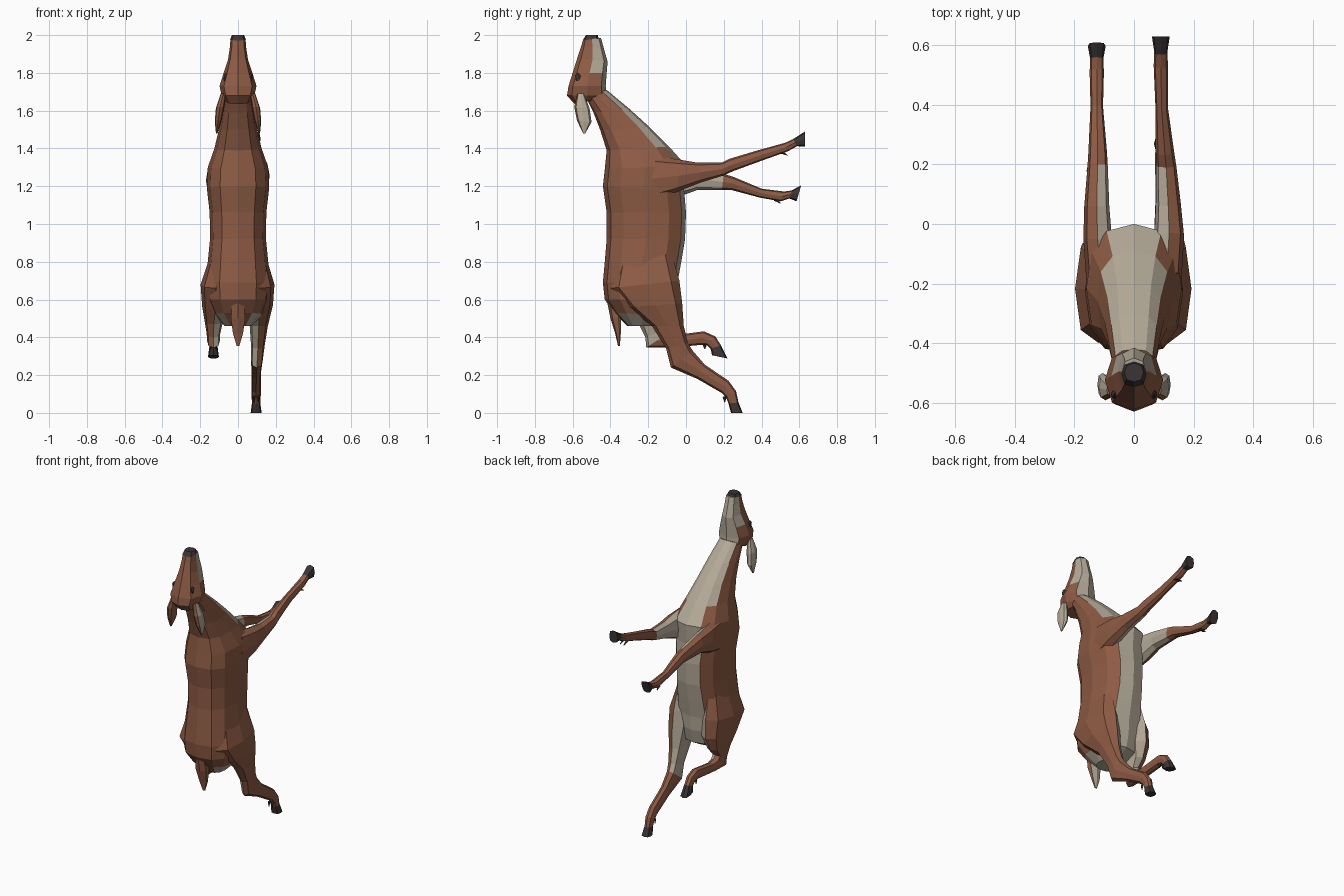
import bpy, bmesh, math
from mathutils import Vector


def material(name, rgb):
    m = bpy.data.materials.new(name)
    m.diffuse_color = (*rgb, 1)
    return m


BROWN = material("brown coat", (0.27, 0.105, 0.058))
CREAM = material("cream underside", (0.45, 0.395, 0.31))
DARK = material("dark horn", (0.045, 0.034, 0.036))


def finish(name, bm, mats):
    bmesh.ops.recalc_face_normals(bm, faces=bm.faces)
    me = bpy.data.meshes.new(name)
    bm.to_mesh(me)
    bm.free()
    for m in mats:
        me.materials.append(m)
    ob = bpy.data.objects.new(name, me)
    bpy.context.collection.objects.link(ob)
    return ob


def loft(name, rings, n=8, mats=(BROWN, CREAM), rule=None, caps=(0, 0), power=0.8):
    """Each ring: back edge (y, z), front edge (y, z), centre x, half width.
    rule(segment, toward front edge, toward +x) is True on cream faces."""
    bm = bmesh.new()
    loops = []
    for y1, z1, y2, z2, x, w in rings:
        mid = Vector((x, (y1 + y2) / 2, (z1 + z2) / 2))
        half = Vector((0, (y2 - y1) / 2, (z2 - z1) / 2))
        loop = []
        for k in range(n):
            c, s = math.cos(math.tau * k / n), math.sin(math.tau * k / n)
            c = math.copysign(abs(c) ** power, c)
            s = math.copysign(abs(s) ** power, s)
            loop.append(bm.verts.new(mid + half * c + Vector((w * s, 0, 0))))
        loops.append(loop)
    for i in range(len(loops) - 1):
        for k in range(n):
            j = (k + 1) % n
            f = bm.faces.new((loops[i][k], loops[i][j], loops[i + 1][j], loops[i + 1][k]))
            a = math.tau * (k + 0.5) / n
            if rule and rule(i, math.cos(a), math.sin(a)):
                f.material_index = 1
    for loop, mi in zip((loops[0], loops[-1]), caps):
        bm.faces.new(loop).material_index = mi
    return finish(name, bm, mats)


# Body and neck, rump to throat
loft("body", [
    (-0.31, 0.46, -0.16, 0.46, 0, 0.07),
    (-0.38, 0.53, -0.07, 0.51, 0, 0.13),
    (-0.43, 0.60, -0.05, 0.60, 0, 0.165),
    (-0.44, 0.69, -0.045, 0.69, 0, 0.17),
    (-0.43, 0.80, -0.025, 0.80, 0, 0.16),
    (-0.42, 0.92, -0.005, 0.92, 0, 0.148),
    (-0.42, 1.06, 0.0, 1.06, 0, 0.15),
    (-0.44, 1.20, -0.01, 1.18, 0, 0.165),
    (-0.43, 1.29, 0.0, 1.31, 0, 0.16),
    (-0.42, 1.39, -0.09, 1.41, 0, 0.125),
    (-0.455, 1.50, -0.19, 1.51, 0, 0.10),
    (-0.49, 1.59, -0.30, 1.61, 0, 0.085),
    (-0.53, 1.67, -0.42, 1.71, 0, 0.07),
], n=12, caps=(1, 0), rule=lambda i, c, s: c > 0.8 or (i == 0 and c > -0.8) or (i > 8 and c > 0.6))

# Head pointing upward, with nose cap
loft("head", [
    (-0.59, 1.635, -0.47, 1.66, 0, 0.065),
    (-0.63, 1.68, -0.42, 1.68, 0, 0.086),
    (-0.622, 1.73, -0.425, 1.73, 0, 0.098),
    (-0.60, 1.80, -0.42, 1.80, 0, 0.076),
    (-0.575, 1.88, -0.415, 1.86, 0, 0.053),
    (-0.555, 1.94, -0.435, 1.93, 0, 0.043),
    (-0.545, 1.975, -0.45, 1.985, 0, 0.04),
], caps=(0, 1), rule=lambda i, c, s: c > 0.8 or (i > 2 and c > 0.3))
loft("nose", [
    (-0.547, 1.972, -0.462, 1.982, 0, 0.042),
    (-0.53, 2.0, -0.467, 2.0, 0, 0.032),
], mats=(DARK,))

# Tail
loft("tail", [
    (-0.42, 0.60, -0.34, 0.57, 0, 0.035),
    (-0.40, 0.50, -0.345, 0.50, 0, 0.042),
    (-0.375, 0.42, -0.345, 0.42, 0, 0.03),
    (-0.36, 0.355, -0.35, 0.355, 0, 0.008),
], n=6, rule=lambda i, c, s: c > 0.4)

# Ears and eyes on both sides
for side, word in ((1, "right"), (-1, "left")):
    loft(word + "_ear", [
        (-0.575, 1.69, -0.54, 1.69, side * 0.078, 0.014),
        (-0.592, 1.62, -0.51, 1.61, side * 0.095, 0.022),
        (-0.578, 1.55, -0.50, 1.54, side * 0.105, 0.018),
        (-0.545, 1.48, -0.533, 1.48, side * 0.113, 0.004),
    ], n=8, rule=lambda i, c, s: s * side > -0.5 and c > -0.6)
    bm = bmesh.new()
    bmesh.ops.create_icosphere(bm, subdivisions=1, radius=1)
    for v in bm.verts:
        v.co = Vector((side * 0.066 + v.co.x * 0.012, -0.572 + v.co.y * 0.016, 1.775 + v.co.z * 0.027))
    finish(word + "_eye", bm, (DARK,))


def leg(name, rings, hoof, claw, cream_to):
    x = rings[-1][4]
    inward = -1 if x > 0 else 1
    loft(name, rings, rule=lambda i, c, s: i < cream_to and s * inward > 0.3)
    # Flared hoof
    loft(name + "_hoof", [rings[-1], hoof], n=8, mats=(DARK,), power=0.7)
    # Pair of dew claws: root y, z and tip y, z
    y, z, ty, tz = claw
    for d in (-0.013, 0.013):
        loft(name + "_dew_claw", [
            (y - 0.012, z, y + 0.012, z + 0.006, x + d, 0.009),
            (ty - 0.002, tz, ty + 0.002, tz, x + d, 0.003),
        ], n=4, mats=(DARK,))


# Front legs stretched forward
leg("right_front_leg", [
    (-0.20, 1.12, -0.16, 1.36, 0.11, 0.05),
    (-0.05, 1.17, -0.03, 1.34, 0.118, 0.05),
    (0.08, 1.22, 0.06, 1.325, 0.115, 0.042),
    (0.20, 1.257, 0.19, 1.325, 0.108, 0.034),
    (0.25, 1.28, 0.23, 1.345, 0.104, 0.031),
    (0.40, 1.335, 0.38, 1.39, 0.093, 0.021),
    (0.54, 1.385, 0.525, 1.43, 0.09, 0.024),
    (0.588, 1.412, 0.568, 1.45, 0.09, 0.022),
], (0.63, 1.41, 0.63, 1.49, 0.09, 0.03), (0.505, 1.375, 0.54, 1.362), 3)
leg("left_front_leg", [
    (-0.20, 1.10, -0.18, 1.34, -0.11, 0.05),
    (-0.05, 1.14, -0.05, 1.32, -0.122, 0.048),
    (0.06, 1.18, 0.06, 1.30, -0.125, 0.042),
    (0.19, 1.18, 0.20, 1.265, -0.122, 0.034),
    (0.24, 1.18, 0.25, 1.25, -0.122, 0.031),
    (0.39, 1.14, 0.40, 1.187, -0.125, 0.021),
    (0.50, 1.12, 0.52, 1.172, -0.125, 0.024),
    (0.548, 1.135, 0.56, 1.178, -0.125, 0.022),
], (0.585, 1.12, 0.61, 1.205, -0.125, 0.03), (0.475, 1.125, 0.50, 1.108), 3)

# Hind legs, one stretched down and one folded
leg("right_hind_leg", [
    (-0.36, 0.82, -0.08, 0.86, 0.11, 0.035),
    (-0.40, 0.66, -0.035, 0.70, 0.115, 0.078),
    (-0.31, 0.56, -0.02, 0.58, 0.115, 0.07),
    (-0.18, 0.46, -0.012, 0.46, 0.11, 0.048),
    (-0.105, 0.34, 0.01, 0.37, 0.105, 0.036),
    (-0.08, 0.24, 0.035, 0.33, 0.10, 0.032),
    (0.06, 0.18, 0.10, 0.255, 0.097, 0.025),
    (0.19, 0.105, 0.225, 0.17, 0.096, 0.025),
    (0.213, 0.08, 0.265, 0.115, 0.096, 0.025),
    (0.225, 0.05, 0.278, 0.055, 0.096, 0.022),
], (0.238, 0.0, 0.30, 0.0, 0.096, 0.029), (0.205, 0.085, 0.205, 0.055), 5)
leg("left_hind_leg", [
    (-0.36, 0.82, -0.08, 0.86, -0.11, 0.035),
    (-0.40, 0.66, -0.035, 0.70, -0.118, 0.08),
    (-0.32, 0.55, -0.03, 0.58, -0.12, 0.07),
    (-0.25, 0.47, -0.07, 0.49, -0.128, 0.048),
    (-0.215, 0.40, -0.12, 0.44, -0.13, 0.036),
    (-0.21, 0.345, -0.10, 0.42, -0.13, 0.034),
    (-0.09, 0.345, -0.07, 0.41, -0.13, 0.027),
    (0.08, 0.36, 0.095, 0.432, -0.13, 0.025),
    (0.11, 0.36, 0.155, 0.405, -0.13, 0.025),
    (0.13, 0.34, 0.185, 0.358, -0.13, 0.022),
], (0.138, 0.305, 0.22, 0.288, -0.13, 0.029), (0.10, 0.36, 0.10, 0.338), 5)
